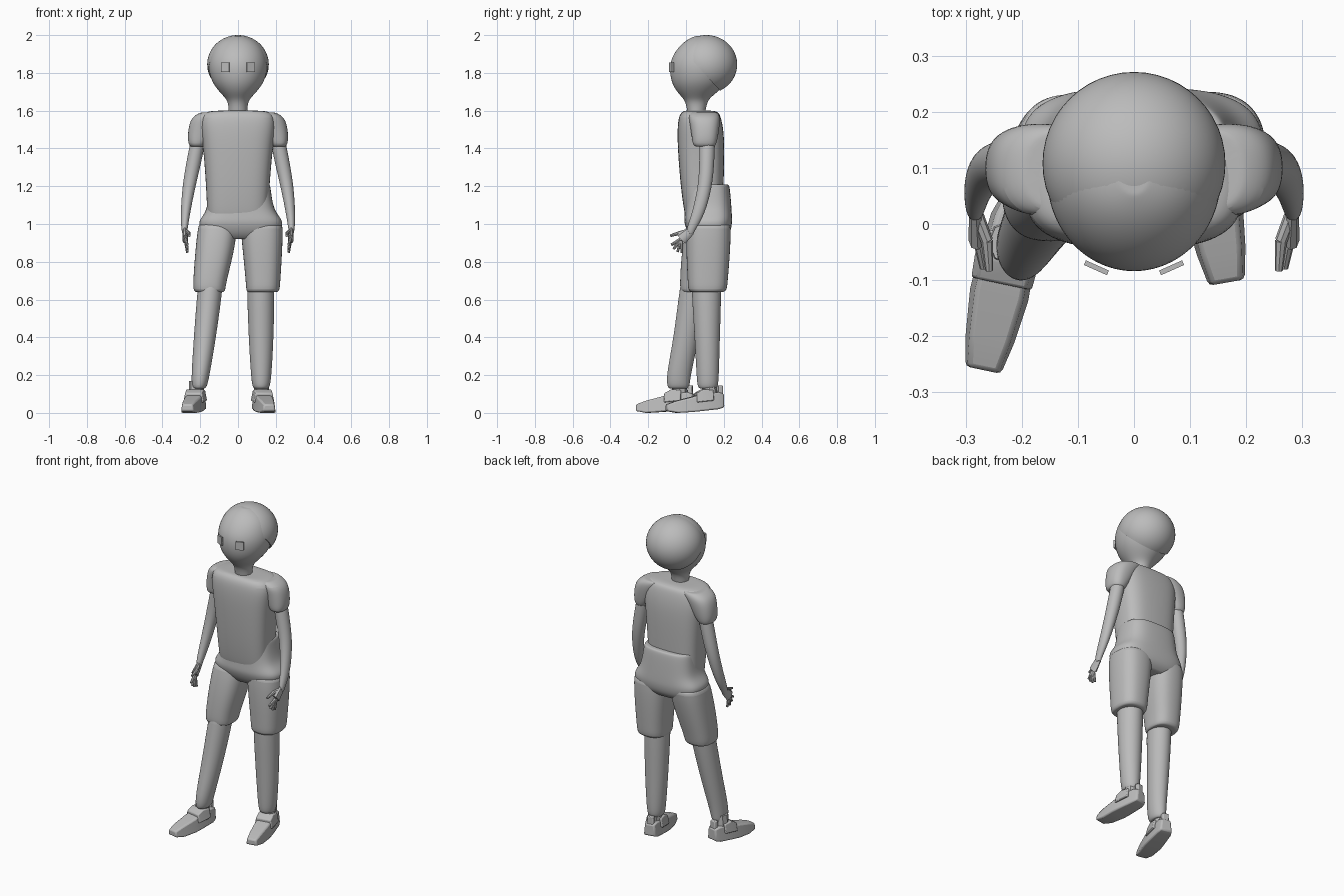
import bpy, bmesh, math
from mathutils import Vector, Matrix

cube = bpy.data.objects.get("Cube")
if cube:
    bpy.data.objects.remove(cube)

grey = bpy.data.materials.new("plain_grey")
grey.use_nodes = True
grey.diffuse_color = (0.5, 0.5, 0.5, 1)
grey.node_tree.nodes["Principled BSDF"].inputs["Base Color"].default_value = (0.5, 0.5, 0.5, 1)


def finish(name, bm, subdivide=0, bevel=0, smooth=True):
    """Turn a bmesh into a named object with the shared material."""
    bmesh.ops.recalc_face_normals(bm, faces=bm.faces)
    mesh = bpy.data.meshes.new(name)
    bm.to_mesh(mesh)
    bm.free()
    mesh.materials.append(grey)
    obj = bpy.data.objects.new(name, mesh)
    bpy.context.collection.objects.link(obj)
    if bevel:
        mod = obj.modifiers.new("rounded_edges", "BEVEL")
        mod.width, mod.segments = bevel, 2
    if subdivide:
        mod = obj.modifiers.new("smooth_surface", "SUBSURF")
        mod.levels = mod.render_levels = subdivide
    if smooth:
        bpy.ops.object.select_all(action="DESELECT")
        obj.select_set(True)
        bpy.context.view_layer.objects.active = obj
        bpy.ops.object.shade_smooth_by_angle(angle=math.radians(40))
    return obj


def skin(bm, rings):
    """Join a list of vertex rings into a closed tube."""
    for low, high in zip(rings, rings[1:]):
        for i in range(len(low)):
            j = (i + 1) % len(low)
            bm.faces.new((low[i], low[j], high[j], high[i]))
    bm.faces.new(rings[0])
    bm.faces.new(rings[-1])


def loft(name, sections, power=2.0, side=1, count=20):
    """Stack rounded horizontal sections given as (z, x0, x1, y0, y1)."""
    bm = bmesh.new()
    rings = []
    first, last = sections[0], sections[-1]
    shrink = lambda s: (s[0], *(v + (m - v) * 0.12 for v, m in zip(
        s[1:], ((s[1] + s[2]) / 2,) * 2 + ((s[3] + s[4]) / 2,) * 2)))
    for z, x0, x1, y0, y1 in [shrink(first), *sections, shrink(last)]:
        ring = []
        for i in range(count):
            angle = math.tau * i / count
            c, s = math.cos(angle), math.sin(angle)
            u = math.copysign(abs(c) ** (2 / power), c)
            v = math.copysign(abs(s) ** (2 / power), s)
            x = (x0 + x1 + (x1 - x0) * u) / 2
            y = (y0 + y1 + (y1 - y0) * v) / 2
            ring.append(bm.verts.new((x * side, y, z)))
        rings.append(ring)
    skin(bm, rings)
    return finish(name, bm, subdivide=2)


def bar(bm, start, end, r0, r1, flat=1.0):
    """Add a tapered round bar, optionally flattened along x."""
    start, end = Vector(start), Vector(end)
    turn = (end - start).to_track_quat("Z", "X").to_matrix().to_4x4()
    middle = Matrix.Translation((start + end) / 2)
    squash = Matrix.Diagonal((flat, 1, 1, 1))
    bmesh.ops.create_cone(bm, cap_ends=True, segments=8, radius1=r0, radius2=r1,
                          depth=(end - start).length, matrix=middle @ squash @ turn)


def block(bm, sections, place):
    """Add a box-like run of sections (forward, half width, bottom, top)."""
    rings = []
    for u, w, low, high in sections:
        corners = ((-w, low), (w, low), (w * 0.8, high), (-w * 0.8, high))
        rings.append([bm.verts.new(place @ Vector((x, -u, z))) for x, z in corners])
    skin(bm, rings)


# Head, neck and the hair cap
loft("head_and_neck", [
    (1.57, -.05, .05, .01, .10), (1.64, -.05, .05, 0, .11),
    (1.67, -.07, .07, -.02, .13), (1.70, -.1, .1, -.05, .17),
    (1.75, -.14, .14, -.08, .22), (1.82, -.16, .16, -.09, .25),
    (1.88, -.155, .155, -.08, .25), (1.94, -.13, .13, -.04, .22),
    (1.98, -.08, .08, .01, .16), (1.995, -.03, .03, .05, .12)])

bm = bmesh.new()
bmesh.ops.create_uvsphere(bm, u_segments=48, v_segments=32, radius=1,
                          matrix=Matrix.Translation((0, .108, 1.845))
                          @ Matrix.Diagonal((.163, .163, .155, 1)))
cut = bmesh.ops.bisect_plane(bm, geom=bm.verts[:] + bm.edges[:] + bm.faces[:],
                             plane_co=(0, .08, 1.815), plane_no=(0, .24, .22),
                             clear_inner=True)
rim = [e for e in cut["geom_cut"] if isinstance(e, bmesh.types.BMEdge)]
bmesh.ops.edgeloop_fill(bm, edges=rim)
finish("hair_cap", bm)

# Eyes as thin plates
for side, label in ((1, "left"), (-1, "right")):
    bm = bmesh.new()
    bmesh.ops.create_cube(bm, size=1, matrix=Matrix.Translation((side * .067, -.078, 1.83))
                          @ Matrix.Rotation(side * math.radians(24), 4, "Z")
                          @ Matrix.Diagonal((.045, .009, .05, 1)))
    finish(label + "_eye", bm, smooth=False)

# Shirt body
loft("shirt", [
    (1.03, -.16, .16, 0, .18), (1.06, -.165, .16, -.01, .195),
    (1.2, -.17, .168, -.03, .2), (1.4, -.185, .185, -.045, .205),
    (1.5, -.2, .2, -.047, .2), (1.57, -.2, .2, -.04, .185),
    (1.597, -.17, .17, -.02, .17), (1.6, -.1, .1, 0, .13)], power=3)

# Sleeves, arms and hands
for side, label in ((1, "left"), (-1, "right")):
    loft(label + "_sleeve", [
        (1.41, .18, .25, .05, .15), (1.42, .17, .262, .035, .16),
        (1.46, .14, .268, .03, .17), (1.53, .1, .26, .02, .18),
        (1.57, .07, .24, .01, .18), (1.59, .05, .2, .02, .17)], 2.4, side)
    loft(label + "_arm", [
        (0.95, .27, .295, .01, .04), (0.97, .267, .3, 0, .05),
        (1.05, .255, .305, .03, .10), (1.2, .225, .295, .065, .14),
        (1.32, .195, .275, .07, .15), (1.45, .17, .25, .07, .155)], 2, side)
    bm = bmesh.new()
    wrist = Vector((side * .283, .025, .965))
    palm = Vector((side * .278, -.025, .92))
    bar(bm, wrist, palm, .024, .032, flat=.5)
    for y, z in ((-.078, .89), (-.066, .868), (-.045, .852), (-.022, .848)):
        tip = Vector((side * .268, y, z))
        bar(bm, palm.lerp(tip, .1), tip, .01, .007)
    bar(bm, wrist, (side * .262, -.03, .953), .012, .011)
    bar(bm, (side * .262, -.03, .953), (side * .258, -.083, .938), .011, .007)
    finish(label + "_hand", bm)

# Shorts: hips and two legs
loft("shorts_hips", [
    (0.92, -.13, .15, .04, .2), (0.95, -.19, .22, .01, .235),
    (1.0, -.212, .24, -.01, .245), (1.03, -.2, .23, -.01, .245),
    (1.07, -.168, .195, -.007, .243), (1.14, -.16, .18, -.006, .238),
    (1.2, -.155, .173, -.005, .232), (1.21, -.15, .168, 0, .225)], power=3)
loft("left_shorts_leg", [
    (0.64, .05, .21, .025, .2), (0.65, .042, .222, .01, .218),
    (0.7, .04, .225, .008, .222), (0.85, .025, .235, 0, .235),
    (1.0, .01, .24, 0, .24)], power=2.5)
loft("right_shorts_leg", [
    (0.64, -.225, -.075, -.02, .145), (0.65, -.238, -.066, -.032, .16),
    (0.7, -.238, -.06, -.033, .17), (0.85, -.228, -.02, -.025, .21),
    (1.0, -.212, 0, 0, .24)], power=2.5)

# Lower legs
loft("left_lower_leg", [
    (0.13, .085, .16, .07, .16), (0.14, .075, .17, .06, .17),
    (0.2, .068, .178, .055, .175), (0.4, .055, .19, .045, .18),
    (0.7, .045, .195, .025, .19)])
loft("right_lower_leg", [
    (0.13, -.237, -.175, -.09, .01), (0.14, -.246, -.163, -.1, .02),
    (0.2, -.247, -.15, -.105, .025), (0.4, -.235, -.115, -.065, .07),
    (0.7, -.212, -.075, -.03, .13)])

# Shoes with ankle, strap and heel tab
for label, heel, turn in (("left", (.112, .198, 0), 10), ("right", (-.205, .04, 0), -12)):
    place = Matrix.Translation(heel) @ Matrix.Rotation(math.radians(turn), 4, "Z")
    bm = bmesh.new()
    block(bm, [(0, .035, .03, .1), (.03, .045, .02, .11), (.12, .052, .01, .1),
               (.17, .054, .005, .085), (.25, .045, 0, .065), (.307, .034, .01, .045)], place)
    finish(label + "_shoe", bm, bevel=.008)
    bm = bmesh.new()
    block(bm, [(.06, .056, .065, .12), (.11, .058, .06, .125), (.15, .056, .055, .105)], place)
    finish(label + "_shoe_strap", bm, bevel=.005)
    bm = bmesh.new()
    block(bm, [(.005, .022, .06, .145), (.03, .026, .06, .145)], place)
    finish(label + "_heel_tab", bm, bevel=.005)
    bm = bmesh.new()
    bar(bm, place @ Vector((0, -.075, .07)), place @ Vector((0, -.075, .17)), .042, .038)
    finish(label + "_ankle", bm)
